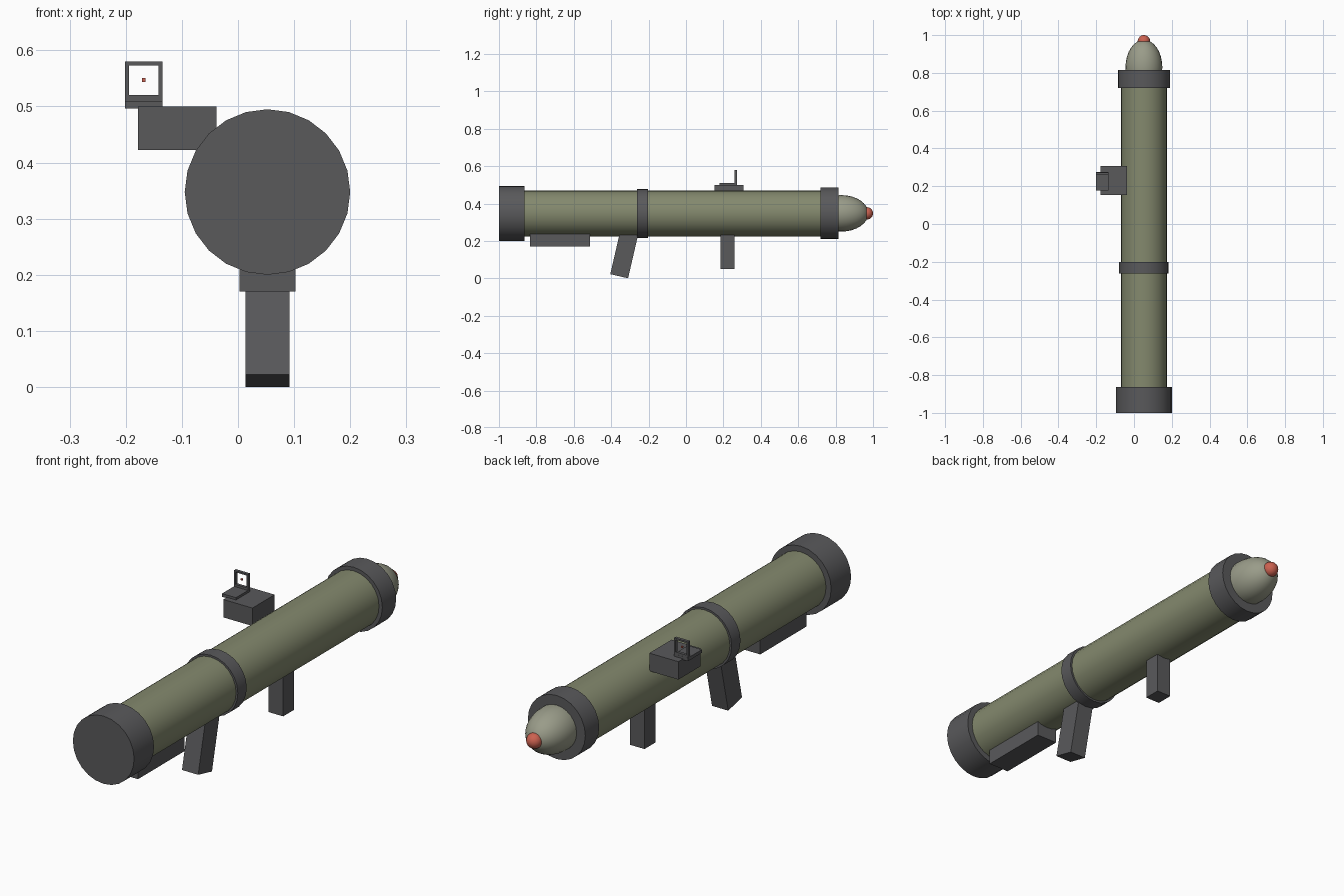
import bpy
from math import radians

if "Cube" in bpy.data.objects:
    bpy.data.objects.remove(bpy.data.objects["Cube"])

AX, AZ = 0.0525, 0.3475  # tube axis


def material(name, rgb):
    m = bpy.data.materials.new(name)
    m.diffuse_color = (*rgb, 1)
    m.use_nodes = True
    m.node_tree.nodes["Principled BSDF"].inputs["Base Color"].default_value = m.diffuse_color
    return m


DARK = material("dark_grey", (0.10, 0.10, 0.105))
OLIVE = material("olive", (0.23, 0.25, 0.155))
PALE = material("pale_olive", (0.32, 0.33, 0.25))
RED = material("red", (0.6, 0.12, 0.08))


def finish(name, mat, smooth=False):
    o = bpy.context.object
    o.name = name
    o.data.materials.append(mat)
    if smooth:
        bpy.ops.object.shade_smooth_by_angle(angle=radians(30))
    return o


def cylinder(name, radius, y0, y1, mat):
    bpy.ops.mesh.primitive_cylinder_add(vertices=24, radius=radius, depth=y1 - y0,
                                        location=(AX, (y0 + y1) / 2, AZ),
                                        rotation=(radians(90), 0, 0))
    return finish(name, mat, True)


def box(name, centre, size, mat=DARK, tilt=0):
    bpy.ops.mesh.primitive_cube_add(size=1, location=centre, rotation=(radians(tilt), 0, 0))
    bpy.context.object.scale = size
    return finish(name, mat)


def ball(name, y, radius, length, mat):
    # poles lie along the tube axis
    bpy.ops.mesh.primitive_uv_sphere_add(segments=24, ring_count=16, radius=1,
                                         location=(AX, y, AZ), rotation=(radians(90), 0, 0))
    bpy.context.object.scale = (radius, radius, length)
    return finish(name, mat, True)


# Tube and its collars
cylinder("tube", 0.1225, -0.98, 0.80, OLIVE)
cylinder("rear_collar", 0.1475, -1.0, -0.863, DARK)
cylinder("middle_band", 0.131, -0.263, -0.202, DARK)
cylinder("front_collar", 0.1385, 0.72, 0.815, DARK)

# Nose and fuse tip
ball("nose", 0.83, 0.0975, 0.145, PALE)
ball("nose_tip", 0.967, 0.033, 0.033, RED)

# Grips and shoulder pad
box("shoulder_pad", (AX, -0.674, 0.21), (0.10, 0.32, 0.08))
box("rear_grip", (AX, -0.328, 0.138), (0.078, 0.0975, 0.26), tilt=-13)
box("front_grip", (AX, 0.223, 0.147), (0.07, 0.075, 0.194))

# Sight mount and base plate
box("sight_mount", (-0.108, 0.23, 0.461), (0.14, 0.153, 0.078))
SX = -0.168
box("sight_plate", (SX, 0.226, 0.503), (0.067, 0.096, 0.014))

# Open sight frame with a small floating dot
FY = 0.267
for side, sx in (("left", -1), ("right", 1)):
    box("sight_frame_" + side, (SX + sx * 0.030, FY, 0.543), (0.007, 0.013, 0.074))
box("sight_frame_top", (SX, FY, 0.5765), (0.067, 0.013, 0.007))
box("sight_frame_bottom", (SX, FY, 0.513), (0.067, 0.013, 0.014))
box("sight_dot", (SX, FY, 0.547), (0.007, 0.007, 0.007), RED)
